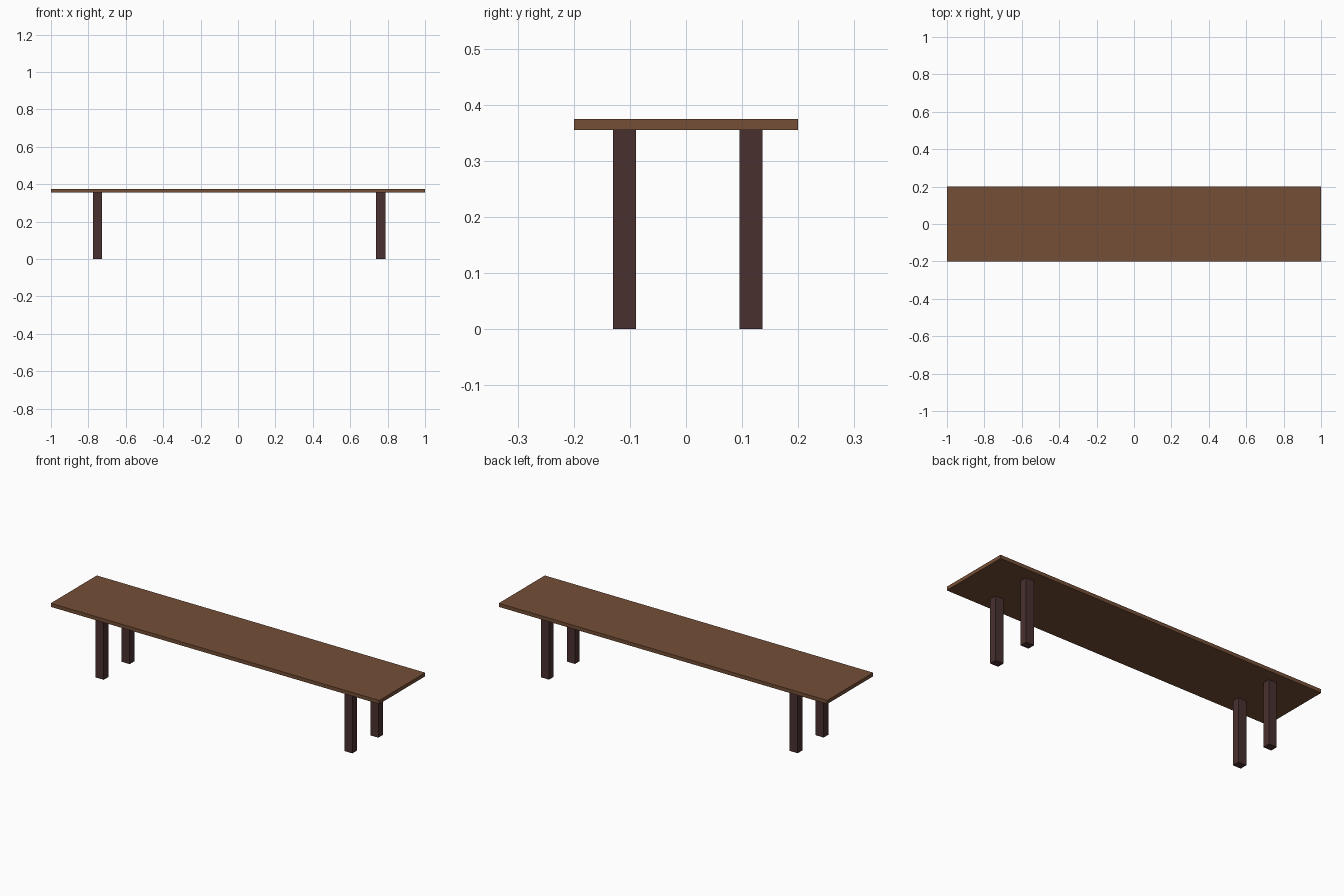
import bpy

if "Cube" in bpy.data.objects:
    bpy.data.objects.remove(bpy.data.objects["Cube"])


def srgb(r, g, b):
    f = lambda c: ((c / 255 + 0.055) / 1.055) ** 2.4
    return (f(r), f(g), f(b), 1)


def material(name, rgb):
    m = bpy.data.materials.new(name)
    m.diffuse_color = srgb(*rgb)
    m.use_nodes = True
    m.node_tree.nodes["Principled BSDF"].inputs["Base Color"].default_value = m.diffuse_color
    return m


def box(name, center, size, mat):
    bpy.ops.mesh.primitive_cube_add(size=1, location=center)
    ob = bpy.context.object
    ob.name = name
    ob.scale = size
    bpy.ops.object.transform_apply(location=False, rotation=False, scale=True)
    ob.data.materials.append(mat)
    return ob


top_wood = material("brown wood", (116, 78, 54))
leg_wood = material("dark wood", (74, 48, 48))

# Bench top
TOP, UNDER = 0.375, 0.355
box("bench_top", (0, 0, (TOP + UNDER) / 2), (2, 0.4, TOP - UNDER), top_wood)

# Four legs, slightly off-centre
for side, x in (("left", -0.751), ("right", 0.763)):
    for end, y in (("front", -0.110), ("back", 0.116)):
        box(f"{end}_{side}_leg", (x, y, UNDER / 2), (0.049, 0.041, UNDER), leg_wood)
